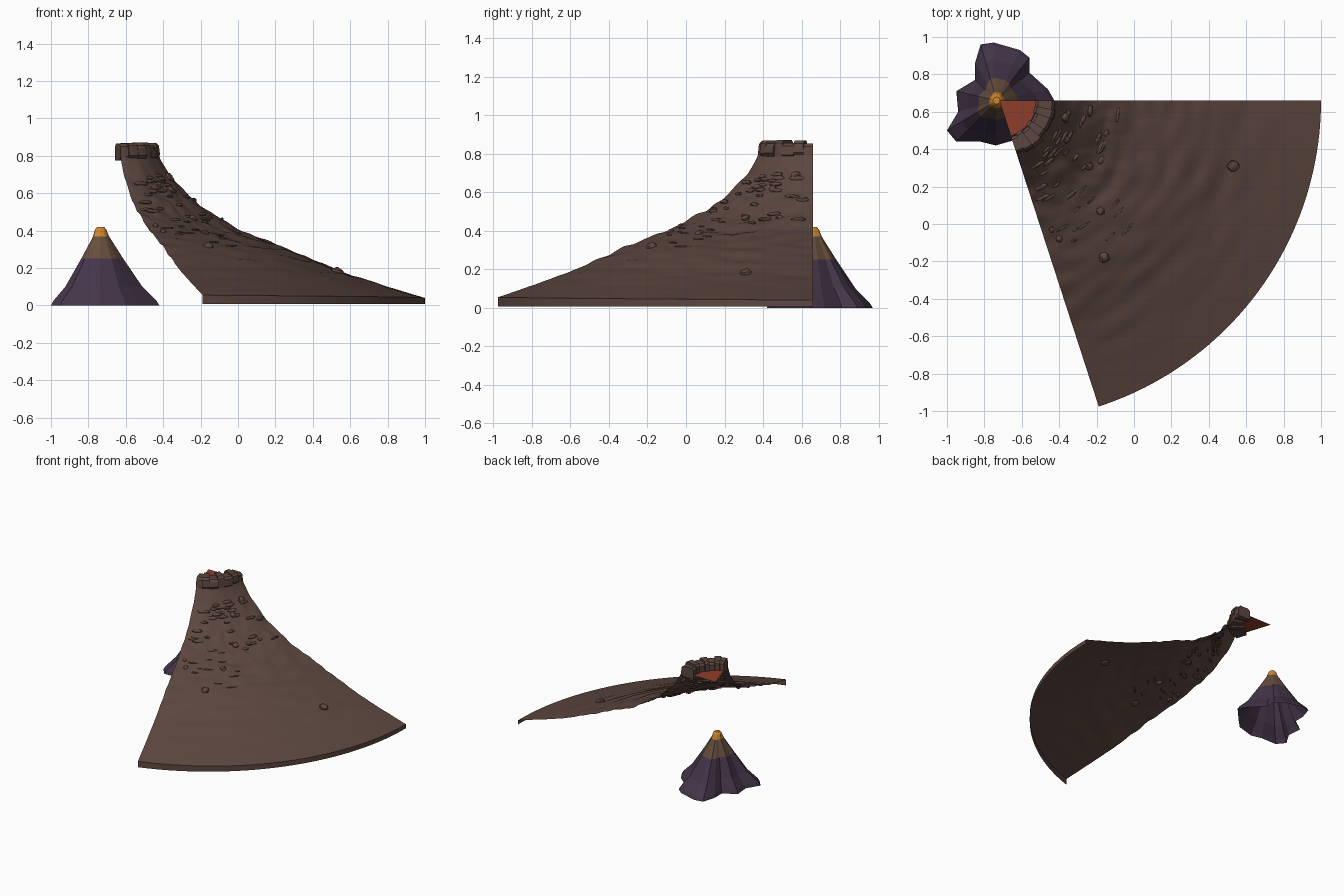
import bpy, bmesh, math, random
from mathutils import Vector, Matrix, noise

random.seed(4)
if "Cube" in bpy.data.objects:
    bpy.data.objects.remove(bpy.data.objects["Cube"], do_unlink=True)


def material(name, rgb):
    m = bpy.data.materials.new(name)
    m.use_nodes = True
    m.diffuse_color = (*rgb, 1)
    m.node_tree.nodes["Principled BSDF"].inputs["Base Color"].default_value = (*rgb, 1)
    return m


ROCK = material("brown rock", (0.108, 0.062, 0.050))
LAVA = material("red lava", (0.27, 0.048, 0.025))
PURPLE = material("purple rock", (0.058, 0.036, 0.066))
WARM = material("warm brown rock", (0.13, 0.074, 0.047))
ORANGE = material("orange lava", (0.60, 0.24, 0.03))

APEX = Vector((-0.72, 0.66, 0))
SWEEP = math.radians(72)
RADIUS = 1.72


def finish(bm, name, mats, smooth=None):
    mesh = bpy.data.meshes.new(name)
    bm.to_mesh(mesh)
    bm.free()
    for m in mats:
        mesh.materials.append(m)
    ob = bpy.data.objects.new(name, mesh)
    bpy.context.collection.objects.link(ob)
    if smooth:
        bpy.ops.object.select_all(action="DESELECT")
        ob.select_set(True)
        bpy.context.view_layer.objects.active = ob
        bpy.ops.object.shade_smooth_by_angle(angle=math.radians(smooth))
    return ob


def polar(r, t, z):
    """Point at radius r and fraction t of the wedge."""
    a = -SWEEP * t
    return APEX + Vector((r * math.cos(a), r * math.sin(a), z))


def grid_faces(bm, rows, closed=False):
    for a, b in zip(rows, rows[1:]):
        n = len(a)
        for i in range(n if closed else n - 1):
            j = (i + 1) % n
            bm.faces.new((a[i], b[i], b[j], a[j]))


# Slope profile: radius, height
PROFILE = [(0.28, 0.84), (0.31, 0.77), (0.36, 0.69), (0.44, 0.60), (0.57, 0.495), (0.73, 0.405),
           (0.9, 0.335), (1.08, 0.262), (1.27, 0.18), (1.5, 0.105), (1.72, 0.04)]


def slope(r, t):
    for (r0, z0), (r1, z1) in zip(PROFILE, PROFILE[1:]):
        if r <= r1:
            break
    z = z0 + (z1 - z0) * (r - r0) / (r1 - r0)
    bulge = max(0, math.sin(math.pi * (r - 0.28) / 1.44))
    gully = max(0, 1 - abs(r - 0.6) / 0.4)
    z += 0.03 * t * bulge - 0.03 * gully * math.sin(math.pi * t) ** 2
    p = polar(r, t, 0)
    ripple = noise.noise(Vector((r * 13, t * 7, 1))) * 0.012
    ripple += noise.noise(p * 22) * 0.008 * gully
    return z + ripple * min(1, max(0, (1.65 - r) * 2)) + 0.015 * t * (r / RADIUS) ** 4


# Mountain wedge: thin open shell with an outer lip
bm = bmesh.new()
COLS, RINGS = 48, 70
rows = []
for i in range(RINGS + 1):
    r = 0.28 + (RADIUS - 0.28) * (i / RINGS) ** 1.4
    rows.append([bm.verts.new(polar(r, j / COLS, slope(r, j / COLS))) for j in range(COLS + 1)])
rows.append([bm.verts.new(polar(RADIUS, j / COLS, 0.008)) for j in range(COLS + 1)])
grid_faces(bm, rows)
bmesh.ops.reverse_faces(bm, faces=bm.faces[:])
bmesh.ops.recalc_face_normals(bm, faces=bm.faces[:])
if sum(f.normal.z for f in bm.faces) < 0:
    bmesh.ops.reverse_faces(bm, faces=bm.faces[:])
finish(bm, "mountain_slope", [ROCK], 35)

# Crater rim: uneven wedge blocks side by side
bm = bmesh.new()
cuts = [0, 0.13, 0.27, 0.45, 0.58, 0.74, 0.88, 1]
for k, (t0, t1) in enumerate(zip(cuts, cuts[1:])):
    inner = 0.195 + random.uniform(-0.006, 0.012)
    outer = 0.312 + random.uniform(-0.012, 0.006)
    low = 0.775 + random.uniform(-0.02, 0.015)
    high = 0.865 + random.uniform(-0.015, 0.008)
    ring = [(inner, low), (outer - 0.015, low), (outer, low + 0.02),
            (outer - 0.006, high - 0.015), (outer - 0.02, high), (inner + 0.015, high),
            (inner, high - 0.015)]
    sides = [[bm.verts.new(polar(r, t, z)) for r, z in ring]
             for t in (t0, (t0 + t1) / 2, t1)]
    grid_faces(bm, sides, True)
    bm.faces.new(sides[0])
    bm.faces.new(sides[-1][::-1])
bmesh.ops.recalc_face_normals(bm, faces=bm.faces[:])
finish(bm, "crater_rim", [ROCK])

# Lava pool: flat wedge inside the crater
bm = bmesh.new()
bm.faces.new([bm.verts.new(polar(0, 0, 0.80))] +
             [bm.verts.new(polar(0.2, 1 - j / 8, 0.80)) for j in range(9)])
finish(bm, "lava_pool", [LAVA])


def add_stone(bm, r, t, size):
    """Rough stone on the slope; size is radial, sideways, upward."""
    mat = (Matrix.Translation(polar(r, t, slope(r, t))) @ Matrix.Rotation(-SWEEP * t, 4, "Z")
           @ Matrix.Rotation(math.atan2(slope(r - 0.03, t) - slope(r + 0.03, t), 0.06), 4, "Y")
           @ Matrix.Diagonal((*size, 1)))
    made = bmesh.ops.create_icosphere(bm, subdivisions=2, radius=1)["verts"]
    for v in made:
        v.co = mat @ (v.co * random.uniform(0.88, 1.08))


# Loose boulders at chosen spots (x, y, radius)
bm = bmesh.new()
for x, y, s in [(0.53, 0.31, 0.035), (-0.18, 0.07, 0.025), (-0.16, -0.18, 0.03),
                (-0.24, 0.31, 0.025), (-0.37, 0.57, 0.027), (-0.36, 0.45, 0.022),
                (-0.44, -0.03, 0.017), (-0.40, -0.08, 0.02)]:
    d = Vector((x, y, 0)) - APEX
    add_stone(bm, d.length, -math.atan2(d.y, d.x) / SWEEP, (s, s * 0.9, s * 0.7))
finish(bm, "boulders", [ROCK], 30)

# Broken rock ledges lying across the upper slope
bm = bmesh.new()
for k in range(34):
    r = 0.34 + 0.3 * random.random() ** 1.3
    add_stone(bm, r, random.uniform(0.07, 0.93),
              (random.uniform(0.008, 0.016), random.uniform(0.02, 0.045), 0.011))
for k in range(12):
    add_stone(bm, random.uniform(0.65, 1.0), random.uniform(0.55, 0.95),
              (0.007, random.uniform(0.02, 0.045), 0.006))
finish(bm, "rock_ledges", [ROCK], 30)

# Small fluted volcano: lobed outline narrowing to a round lava tip
HUB = Vector((-0.735, 0.66))
OUTLINE = [(-0.42, 0.65), (-0.46, 0.72), (-0.56, 0.81), (-0.56, 0.89), (-0.61, 0.93),
           (-0.75, 0.97), (-0.82, 0.96), (-0.85, 0.86), (-0.85, 0.77), (-0.95, 0.71),
           (-0.94, 0.60), (-1.0, 0.50), (-0.95, 0.44), (-0.82, 0.44), (-0.74, 0.42),
           (-0.60, 0.46), (-0.53, 0.53)]
bm = bmesh.new()
rows = []
for z, k, rounding in [(0, 1, 0), (0.025, 0.95, 0), (0.1, 0.72, 0.1), (0.25, 0.41, 0.4),
                       (0.37, 0.16, 0.7), (0.405, 0.115, 0.9), (0.42, 0.07, 1)]:
    row = []
    for p in OUTLINE:
        d = Vector(p) - HUB
        reach = d.length * (1 - rounding) + 0.27 * rounding
        q = HUB + d.normalized() * reach * k
        row.append(bm.verts.new((q.x, q.y, z)))
    rows.append(row)
grid_faces(bm, rows, True)
bm.faces.new(rows[-1])
bmesh.ops.recalc_face_normals(bm, faces=bm.faces[:])
if bm.faces[:][-1].normal.z < 0:
    bmesh.ops.reverse_faces(bm, faces=bm.faces[:])
for f in bm.faces:
    h = f.calc_center_median().z
    f.material_index = 0 if h < 0.25 else 1 if h < 0.37 else 2
finish(bm, "small_volcano", [PURPLE, WARM, ORANGE])
